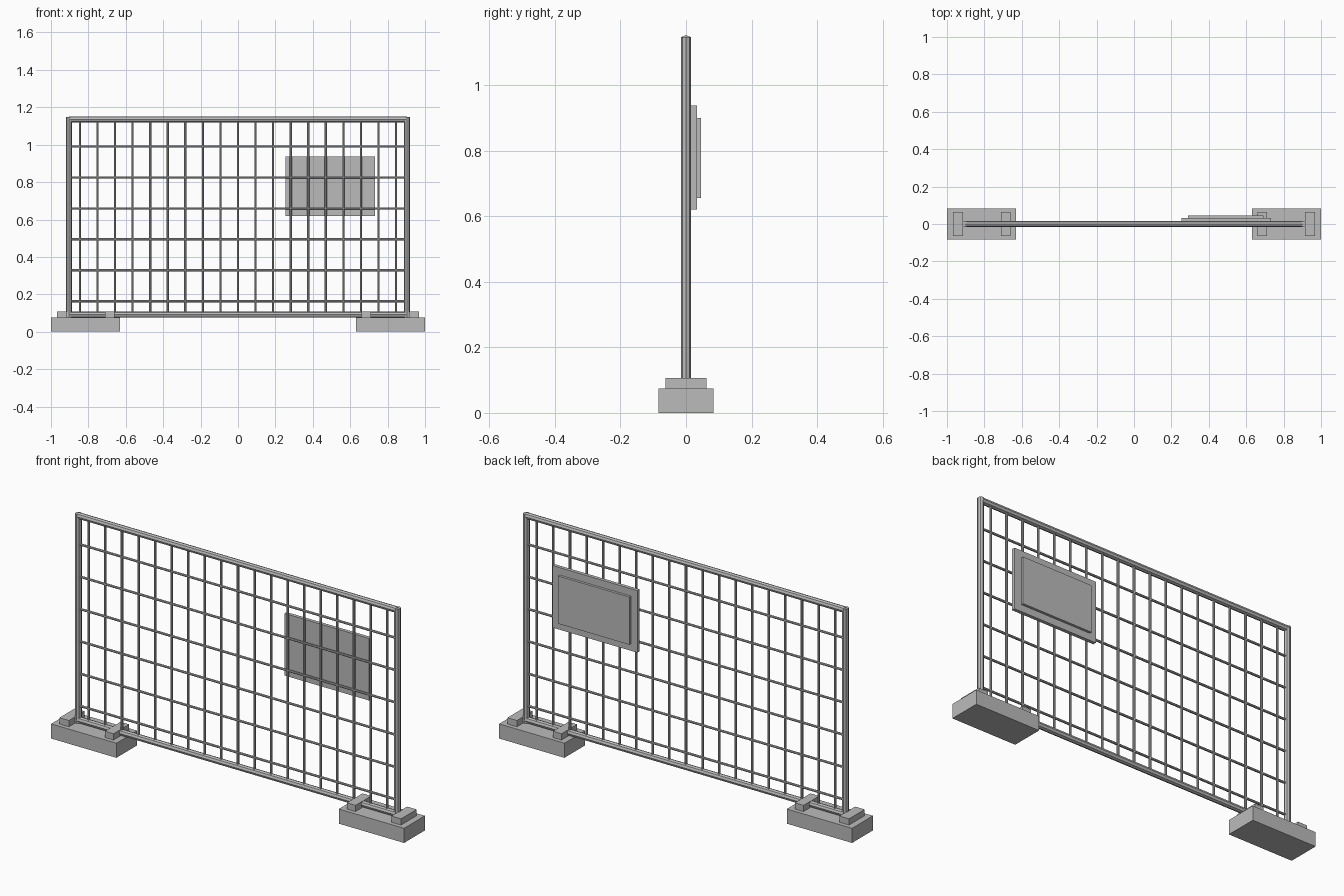
import bpy
from math import pi

cube = bpy.data.objects.get("Cube")
if cube:
    bpy.data.objects.remove(cube, do_unlink=True)

steel = bpy.data.materials.new("steel_grey")
steel.use_nodes = True
GREY = (0.5, 0.5, 0.5, 1)
steel.diffuse_color = GREY
steel.node_tree.nodes["Principled BSDF"].inputs["Base Color"].default_value = GREY


def block(name, low, high):
    """Box between two opposite corners."""
    centre = [(a + b) / 2 for a, b in zip(low, high)]
    bpy.ops.mesh.primitive_cube_add(size=1, location=centre)
    ob = bpy.context.object
    ob.name = name
    ob.scale = [b - a for a, b in zip(low, high)]
    bpy.ops.object.transform_apply(location=False, rotation=False, scale=True)
    ob.data.materials.append(steel)


def tube(name, radius, length, location, flat=False, sides=8):
    """Faceted bar, upright or lying along x."""
    bpy.ops.mesh.primitive_cylinder_add(
        vertices=sides, radius=radius, depth=length, location=location,
        rotation=(0, pi / 2 if flat else 0, 0))
    ob = bpy.context.object
    ob.name = name
    ob.data.materials.append(steel)


# Outer frame
TUBE, BOTTOM, TOP, HALF = 0.016, 0.091, 1.136, 0.904
tube("top_rail", TUBE, 2 * HALF, (0, 0, TOP), flat=True)
tube("bottom_rail", TUBE, 2 * HALF, (0, 0, BOTTOM), flat=True)
for side, sign in (("left", 1), ("right", -1)):
    tube(side + "_post", TUBE, 1.07, (sign * HALF, 0, 0.612))

# Mesh infill
WIRE = 0.006
for i in range(19):
    tube(f"upright_wire_{i + 1}", WIRE, TOP - BOTTOM,
         ((i - 9) * 0.0939, 0, (TOP + BOTTOM) / 2))
for i in range(6):
    tube(f"cross_wire_{i + 1}", WIRE, 2 * HALF, (0, 0, 0.163 + i * 0.1655), flat=True)

# Feet with two clamps each
for side, sign in (("left", 1), ("right", -1)):
    for part, inner, outer, depth, z0, z1 in (
            ("foot", 0.63, 1.0, 0.084, 0, 0.075),
            ("outer_clamp", 0.914, 0.968, 0.063, 0.075, 0.107),
            ("inner_clamp", 0.661, 0.71, 0.063, 0.075, 0.107)):
        x0, x1 = sorted((sign * inner, sign * outer))
        block(f"{side}_{part}", (x0, -depth, z0), (x1, depth, z1))

# Sign on the back
block("sign_plate", (0.253, 0.015, 0.62), (0.732, 0.033, 0.938))
block("sign_panel", (0.289, 0.033, 0.656), (0.692, 0.046, 0.90))
